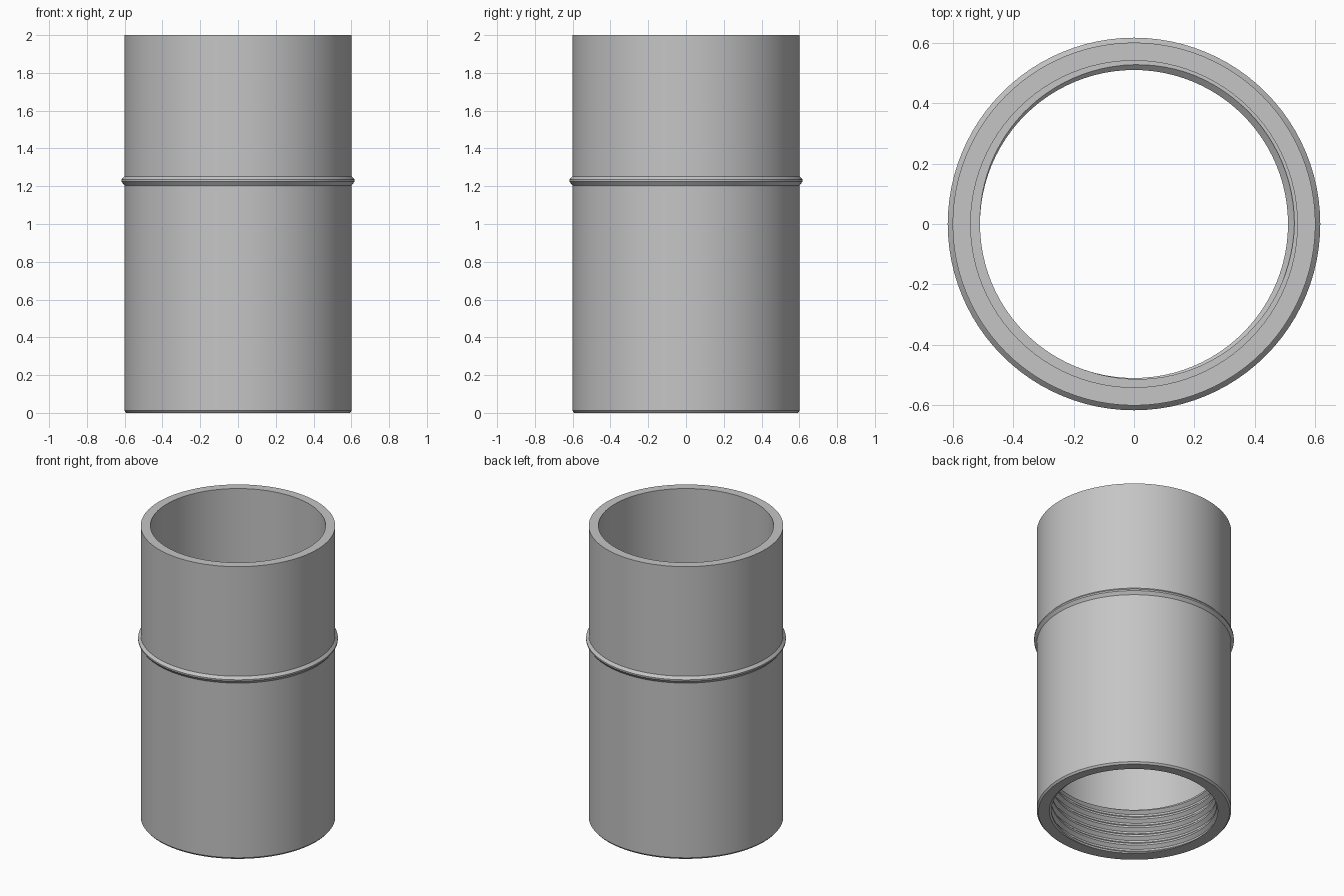
import bpy
import bmesh
import math

cube = bpy.data.objects.get("Cube")
if cube:
    bpy.data.objects.remove(cube, do_unlink=True)

SEGMENTS = 96
BORE = 0.542          # smooth upper bore
CREST, ROOT = 0.511, 0.532
PITCH = 0.062
THREAD_TOP = 0.31
PHASE = 0.3

grey = bpy.data.materials.new("plain grey")
grey.use_nodes = True
colour = (0.56, 0.56, 0.56, 1)
grey.diffuse_color = colour
grey.node_tree.nodes["Principled BSDF"].inputs["Base Color"].default_value = colour

# Thread corners along one pitch: (fraction of pitch, radius)
thread = [(0, CREST), (0.2, CREST), (0.5, ROOT), (0.7, ROOT), (1, CREST)]


def thread_radius(turns):
    """Radius of the thread profile at a position counted in pitches."""
    t = turns % 1
    for (t0, r0), (t1, r1) in zip(thread, thread[1:]):
        if t <= t1:
            return r0 + (r1 - r0) * (t - t0) / (t1 - t0)
    return CREST


def thread_column(turn):
    """Thread section at one angle, following the helix, clipped at both ends."""
    points = []
    for k in range(-2, math.ceil(THREAD_TOP / PITCH) + 1):
        for f, _ in thread[:-1]:
            z = min(max((k + f + turn + PHASE) * PITCH, 0), THREAD_TOP)
            points.append((thread_radius(z / PITCH - turn - PHASE), z))
    return points


# Outer wall from the bottom rim, over the bead and the top rim, to the shelf
wall = [(0.592, 0), (0.602, 0.012), (0.602, 1.205), (0.618, 1.225),
        (0.618, 1.235), (0.602, 1.252), (0.602, 2), (BORE, 2), (BORE, THREAD_TOP)]


def add_grid(bm, columns):
    """Join neighbouring columns of vertices with quads."""
    for a, b in zip(columns, columns[1:]):
        for i in range(len(a) - 1):
            bm.faces.new((a[i], b[i], b[i + 1], a[i + 1]))


bm = bmesh.new()
wall_columns, thread_columns = [], []
for s in range(SEGMENTS + 1):
    angle = 2 * math.pi * s / SEGMENTS
    c, n = math.cos(angle), math.sin(angle)

    def place(profile):
        return [bm.verts.new((r * c, r * n, z)) for r, z in profile]

    wall_columns.append(place(wall))
    thread_columns.append(place(thread_column(s / SEGMENTS)))

add_grid(bm, wall_columns)
add_grid(bm, thread_columns)
# Bottom rim and inner shelf close the gap between wall and thread
add_grid(bm, [[t[0], w[0]] for t, w in zip(thread_columns, wall_columns)])
add_grid(bm, [[w[-1], t[-1]] for t, w in zip(thread_columns, wall_columns)])

bmesh.ops.remove_doubles(bm, verts=bm.verts, dist=0.0001)
bmesh.ops.dissolve_degenerate(bm, edges=bm.edges, dist=0.0001)
bmesh.ops.recalc_face_normals(bm, faces=bm.faces)

mesh = bpy.data.meshes.new("threaded_sleeve")
bm.to_mesh(mesh)
bm.free()
mesh.materials.append(grey)
sleeve = bpy.data.objects.new("threaded_sleeve", mesh)
bpy.context.collection.objects.link(sleeve)

bpy.ops.object.select_all(action="DESELECT")
sleeve.select_set(True)
bpy.context.view_layer.objects.active = sleeve
bpy.ops.object.shade_smooth_by_angle(angle=math.radians(20))
